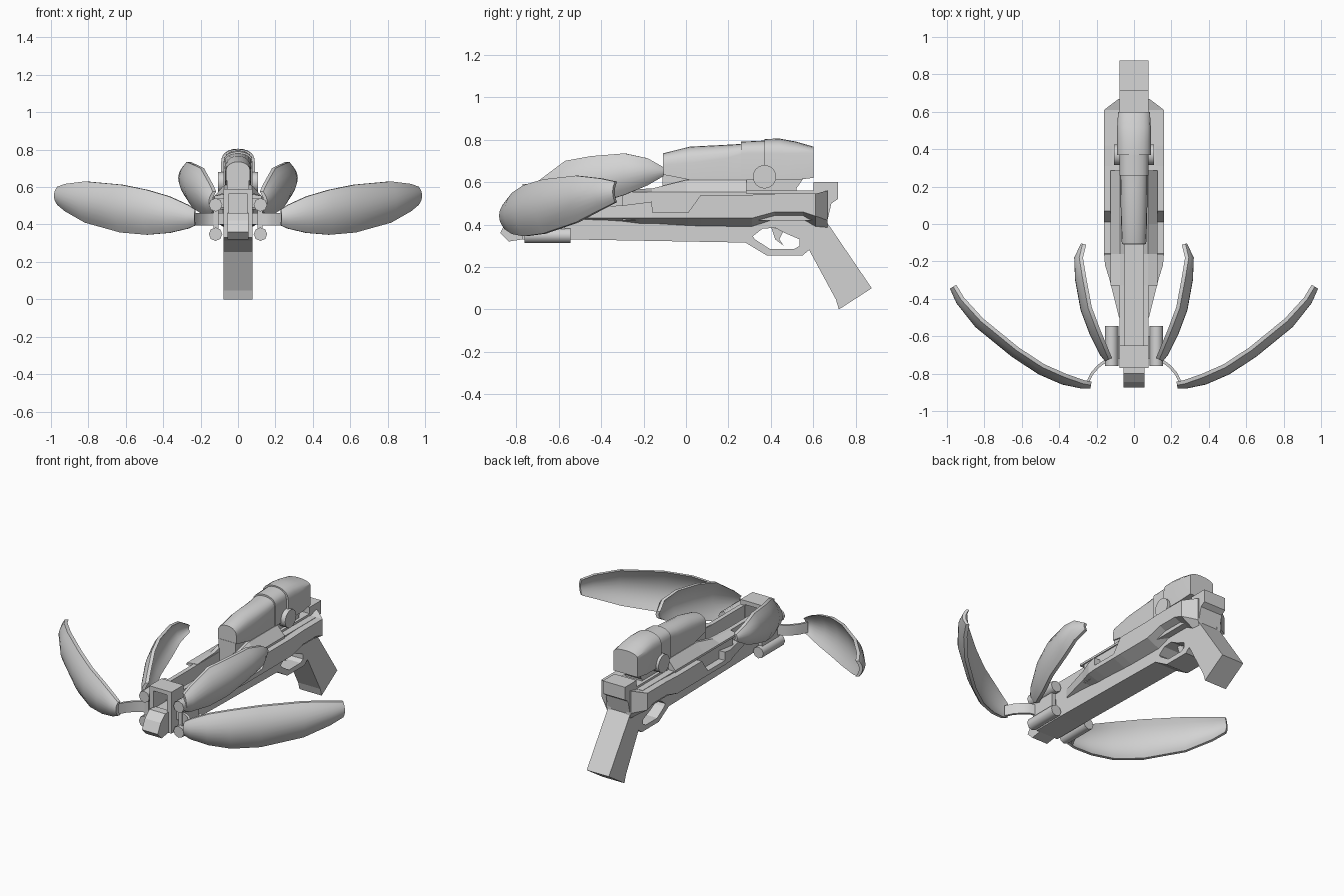
import bpy, bmesh, math
from mathutils import Vector

if "Cube" in bpy.data.objects:
    bpy.data.objects.remove(bpy.data.objects["Cube"])

grey = bpy.data.materials.new("matte grey")
grey.diffuse_color = (0.65, 0.65, 0.65, 1)
grey.use_nodes = True
grey.node_tree.nodes["Principled BSDF"].inputs["Base Color"].default_value = grey.diffuse_color


def loft(name, rings, mirror=False, smooth=None):
    """Skin a list of equal-length point rings and cap both ends."""
    bm = bmesh.new()
    rows = [[bm.verts.new(p) for p in ring] for ring in rings]
    n = len(rows[0])
    for a, b in zip(rows, rows[1:]):
        for i in range(n):
            j = (i + 1) % n
            bm.faces.new((a[i], a[j], b[j], b[i]))
    bm.faces.new(rows[0])
    bm.faces.new(rows[-1][::-1])
    bmesh.ops.recalc_face_normals(bm, faces=bm.faces)
    me = bpy.data.meshes.new(name)
    bm.to_mesh(me)
    bm.free()
    me.materials.append(grey)
    ob = bpy.data.objects.new(name, me)
    bpy.context.collection.objects.link(ob)
    if smooth:
        bpy.ops.object.select_all(action='DESELECT')
        ob.select_set(True)
        bpy.context.view_layer.objects.active = ob
        bpy.ops.object.shade_smooth_by_angle(angle=math.radians(smooth))
    if mirror:
        ob.modifiers.new("mirror", 'MIRROR').use_mirror_merge = False
    return ob


def prism(name, profile, x0, x1, mirror=False):
    """Extrude a (y, z) profile across x."""
    return loft(name, [[(x, y, z) for y, z in profile] for x in (x0, x1)], mirror)


def rect(y0, y1, z0, z1):
    return [(y0, z0), (y1, z0), (y1, z1), (y0, z1)]


def cut(target, name, profile, w):
    cutter = prism(name, profile, -w, w)
    cutter.hide_render = True
    cutter.hide_set(True)
    cutter.display_type = 'WIRE'
    m = target.modifiers.new(name, 'BOOLEAN')
    m.operation, m.solver, m.object = 'DIFFERENCE', 'EXACT', cutter


# Frame: front block, long rails, trigger guard and grip in one profile
frame = prism("frame_and_grip", [
    (-.77, .33), (-.77, .59), (-.65, .59), (-.65, .56), (.6, .56), (.6, .6),
    (.715, .6), (.715, .52), (.685, .50), (.664, .41), (.875, .1), (.72, 0),
    (.706, .047), (.58, .28), (.55, .255), (.38, .255), (.28, .315),
    (-.55, .33)], -.077, .077)
cut(frame, "guard_cutter", [(.315, .345), (.36, .38), (.42, .385), (.465, .36),
    (.535, .33), (.535, .3), (.51, .285), (.395, .285), (.325, .33)], .2)
cut(frame, "trough_cutter", rect(-.65, -.11, .46, .8), .05)
cut(frame, "muzzle_cutter", rect(-.9, -.6, .455, .565), .047)
prism("trigger", [(.40, .39), (.46, .37), (.44, .33), (.46, .30), (.42, .33)], -.015, .015)

# Nose below the muzzle opening
prism("nose", [(-.77, .33), (-.835, .32), (-.875, .36), (-.845, .42),
               (-.80, .46), (-.75, .46)], -.055, .055)

# Side housings: flared panels with an undercut and a stepped top edge
stations = [(-.5, .08, .48, .43, .42), (-.3, .13, .49, .43, .415),
            (-.22, .155, .5, .43, .405), (-.16, .16, .508, .43, .405),
            (-.158, .16, .457, .43, .405), (.01, .16, .457, .43, .395),
            (.07, .16, .54, .43, .392), (.31, .16, .54, .43, .39),
            (.42, .16, .545, .46, .425), (.55, .16, .545, .46, .425),
            (.61, .16, .545, .44, .39), (.667, .085, .56, .42, .385)]
loft("side_housing", [[(.055, y, zt), (w, y, zt), (w, y, zo), (.075, y, zi), (.055, y, zi)]
                      for y, w, zt, zo, zi in stations], mirror=True)
prism("housing_core", rect(-.3, .6, .42, .547), .055, .118, mirror=True)

# Sloped shoulder covers beside the sight
loft("shoulder_cover", [[(.052, y, .54), (.052, y, zt), (.075, y, zt), (.125, y, .553), (.125, y, .54)]
                        for y, zt in ((-.33, .562), (-.16, .57), (0, .61), (.285, .61))], mirror=True)


# Sight: flat sides with an arched roof
def arch(y, w, zb, zs, zt):
    roof = [math.pi * i / 10 for i in range(11)]
    return [(w, y, zb)] + [(w * math.cos(a), y, zs + (zt - zs) * math.sin(a) ** .8)
                           for a in roof] + [(-w, y, zb)]


def sight(name, rows):
    loft(name, [arch(*r) for r in rows], smooth=28)


sight("sight_barrel", [(-.108, .065, .635, .68, .735), (.02, .07, .61, .69, .767),
                       (.18, .072, .61, .71, .775), (.27, .072, .61, .735, .78)])
sight("sight_collar", [(.26, .077, .61, .735, .79), (.38, .077, .61, .735, .796)])
sight("sight_rear", [(.37, .09, .61, .735, .803), (.44, .09, .61, .735, .805),
                     (.52, .09, .61, .735, .79), (.6, .085, .62, .735, .767)])
prism("sight_mount", [(-.11, .54), (-.11, .64), (.57, .64), (.52, .57), (.52, .54)], -.058, .058)


def disc_ring(axis, pos, a, b, r, n):
    """Circle of n points around the x or y axis."""
    pts = [(a + r * math.cos(2 * math.pi * i / n), b + r * math.sin(2 * math.pi * i / n)) for i in range(n)]
    return [(pos, u, v) if axis == 'x' else (u, pos, v) for u, v in pts]


# Pivot knob through the sight
loft("sight_knob", [disc_ring('x', x, .37, .625, .055, 24) for x in (-.107, .107)], smooth=30)

# Hinge pins with plates joining them to the front block
for label, z in (("lower", .348), ("upper", .505)):
    loft(label + "_hinge_pin", [disc_ring('y', y, .12, z, .036, 8) for y in (-.76, -.545)],
         mirror=True, smooth=50)
prism("hinge_plate", rect(-.74, -.57, .36, .5), .105, .13, mirror=True)
prism("hinge_bracket", rect(-.72, -.6, .40, .46), .07, .11, mirror=True)

# Thin curved link to each large limb
path = [(.11, -.725), (.155, -.735), (.19, -.76), (.225, -.80), (.25, -.85)]
loft("limb_link", [[(x - .005, y - .006, .395), (x + .005, y + .006, .395),
                    (x + .005, y + .006, .46), (x - .005, y - .006, .46)] for x, y in path],
     mirror=True, smooth=35)


# Limbs: curved blades, bulging outward, with a thin even thickness
def limb(name, rows, bulge, thick=.02, n=8):
    rings = []
    for k, (x, y, z0, z1) in enumerate(rows):
        a, b = rows[max(k - 1, 0)], rows[min(k + 1, len(rows) - 1)]
        out = Vector((b[1] - a[1], a[0] - b[0], 0)).normalized()
        fat = bulge * min(1, (z1 - z0) / .2)
        outer, inner = [], []
        for i in range(n + 1):
            t = 2 * i / n - 1
            p = Vector((x, y, (z0 + z1) / 2 + t * (z1 - z0) / 2)) + out * fat * (1 - t * t)
            outer.append(p)
            inner.append(p - out * thick)
        rings.append(outer + inner[::-1])
    loft(name, rings, mirror=True, smooth=35)


limb("large_limb", [(.23, -.862, .395, .48), (.27, -.855, .378, .505), (.37, -.82, .355, .55),
                    (.49, -.767, .345, .585), (.63, -.675, .357, .613), (.82, -.52, .41, .63),
                    (.925, -.405, .47, .617), (.967, -.335, .505, .602)], .042)
limb("small_limb", [(.135, -.725, .47, .575), (.15, -.69, .455, .61), (.2, -.57, .46, .70),
                    (.245, -.45, .49, .722), (.275, -.29, .54, .735), (.293, -.18, .585, .712),
                    (.275, -.106, .628, .67)], .042)
